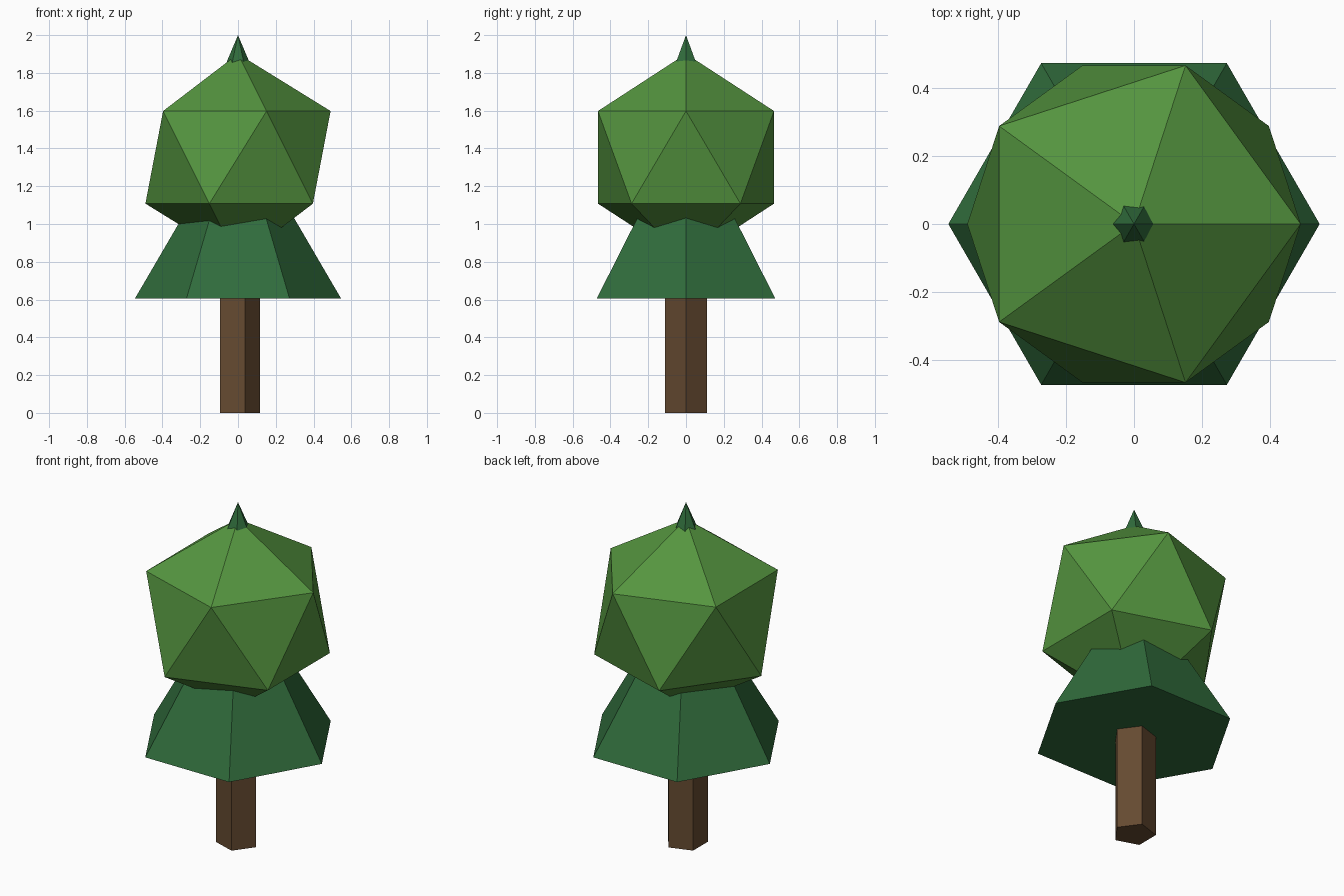
import bpy, bmesh, math

if "Cube" in bpy.data.objects:
    bpy.data.objects.remove(bpy.data.objects["Cube"])


def material(name, rgb):
    m = bpy.data.materials.new(name)
    m.diffuse_color = (*rgb, 1)
    m.use_nodes = True
    m.node_tree.nodes["Principled BSDF"].inputs["Base Color"].default_value = m.diffuse_color
    return m


def finish(bm, name, mat):
    bmesh.ops.recalc_face_normals(bm, faces=bm.faces)
    me = bpy.data.meshes.new(name)
    bm.to_mesh(me)
    bm.free()
    me.materials.append(mat)
    ob = bpy.data.objects.new(name, me)
    bpy.context.collection.objects.link(ob)
    return ob


def ring(bm, sides, r, z):
    # ring of vertices with the first one on +x
    return [bm.verts.new((r * math.cos(math.tau * i / sides),
                          r * math.sin(math.tau * i / sides), z)) for i in range(sides)]


def prism(name, sides, r, z0, z1, mat):
    bm = bmesh.new()
    low, high = ring(bm, sides, r, z0), ring(bm, sides, r, z1)
    bm.faces.new(low)
    bm.faces.new(high)
    for i in range(sides):
        j = (i + 1) % sides
        bm.faces.new((low[i], low[j], high[j], high[i]))
    return finish(bm, name, mat)


def cone(name, sides, r, z0, z1, mat):
    bm = bmesh.new()
    low = ring(bm, sides, r, z0)
    tip = bm.verts.new((0, 0, z1))
    bm.faces.new(low)
    for i in range(sides):
        bm.faces.new((low[i], low[(i + 1) % sides], tip))
    return finish(bm, name, mat)


bark = material("bark", (0.13, 0.068, 0.03))
pine = material("dark_leaf", (0.03, 0.15, 0.045))
leaf = material("light_leaf", (0.09, 0.30, 0.05))

# Five-sided trunk
prism("trunk", 5, 0.117, 0.0, 0.75, bark)

# Six-sided lower skirt and the small tip poking out on top
cone("lower_foliage", 6, 0.546, 0.605, 1.54, pine)
cone("top_foliage", 6, 0.27, 1.36, 2.0, pine)

# Faceted round crown
bm = bmesh.new()
bmesh.ops.create_icosphere(bm, subdivisions=1, radius=0.548)
bmesh.ops.translate(bm, verts=bm.verts, vec=(0, 0, 1.353))
finish(bm, "round_crown", leaf)
